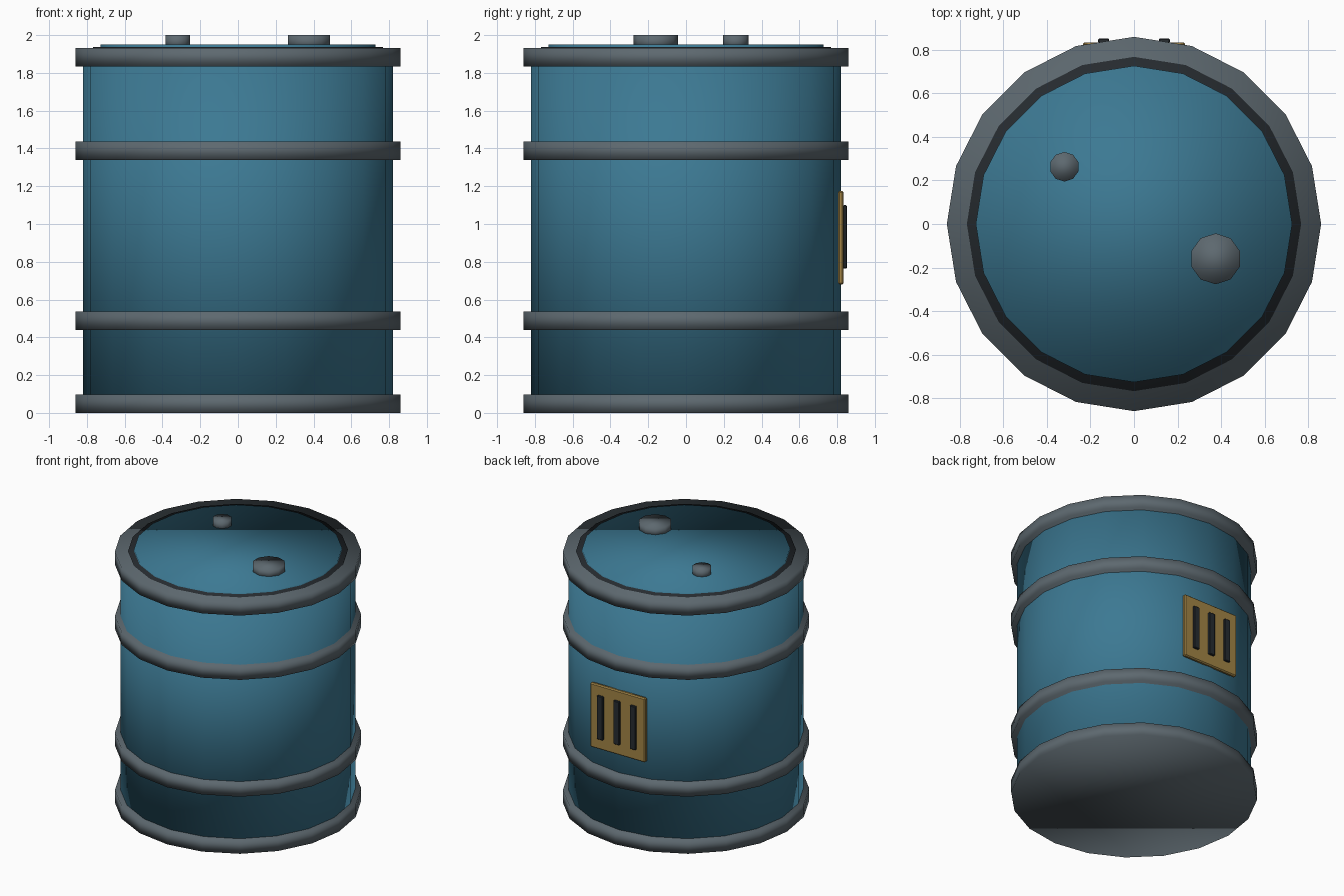
import bpy

if "Cube" in bpy.data.objects:
    bpy.data.objects.remove(bpy.data.objects["Cube"])


def material(name, rgb):
    m = bpy.data.materials.new(name)
    m.diffuse_color = (*rgb, 1)
    m.use_nodes = True
    m.node_tree.nodes["Principled BSDF"].inputs["Base Color"].default_value = m.diffuse_color
    return m


BLUE = material("blue_paint", (0.045, 0.19, 0.29))
STEEL = material("dark_steel", (0.11, 0.14, 0.16))
DARK = material("dark_gap", (0.02, 0.025, 0.03))
GOLD = material("ochre_plate", (0.36, 0.23, 0.06))


def disc(name, radius, z0, z1, mat, x=0, y=0, sides=20):
    bpy.ops.mesh.primitive_cylinder_add(
        vertices=sides, radius=radius, depth=z1 - z0, location=(x, y, (z0 + z1) / 2))
    ob = bpy.context.object
    ob.name = name
    ob.data.materials.append(mat)
    bpy.ops.object.shade_smooth()
    return ob


def box(name, size, loc, mat, bevel):
    bpy.ops.mesh.primitive_cube_add(size=1, location=loc)
    ob = bpy.context.object
    ob.name = name
    ob.scale = size
    bpy.ops.object.transform_apply(location=False, rotation=False, scale=True)
    ob.data.materials.append(mat)
    mod = ob.modifiers.new("bevel", 'BEVEL')
    mod.width = bevel
    mod.segments = 1
    return ob


# Drum wall
disc("drum_body", 0.82, 0.02, 1.91, BLUE)

# Bottom rim, two hoops and top rim
for name, z in (("bottom_rim", 0.0), ("lower_hoop", 0.44),
                ("upper_hoop", 1.34), ("top_rim", 1.835)):
    disc(name, 0.86, z, z + 0.098, STEEL)

# Lid with its dark seal
disc("lid_seal", 0.768, 1.90, 1.938, DARK)
disc("lid", 0.727, 1.90, 1.95, BLUE)

# Filler caps
disc("large_cap", 0.117, 1.93, 2.0, STEEL, 0.375, -0.16, 10)
disc("small_cap", 0.068, 1.93, 2.0, STEEL, -0.32, 0.263, 10)

# Plate on the back with three slots
box("back_plate", (0.47, 0.03, 0.495), (0, 0.82, 0.928), GOLD, 0.008)
for i in (-1, 0, 1):
    box(f"plate_slot_{i + 2}", (0.05, 0.02, 0.335), (i * 0.14, 0.842, 0.932), DARK, 0.004)
